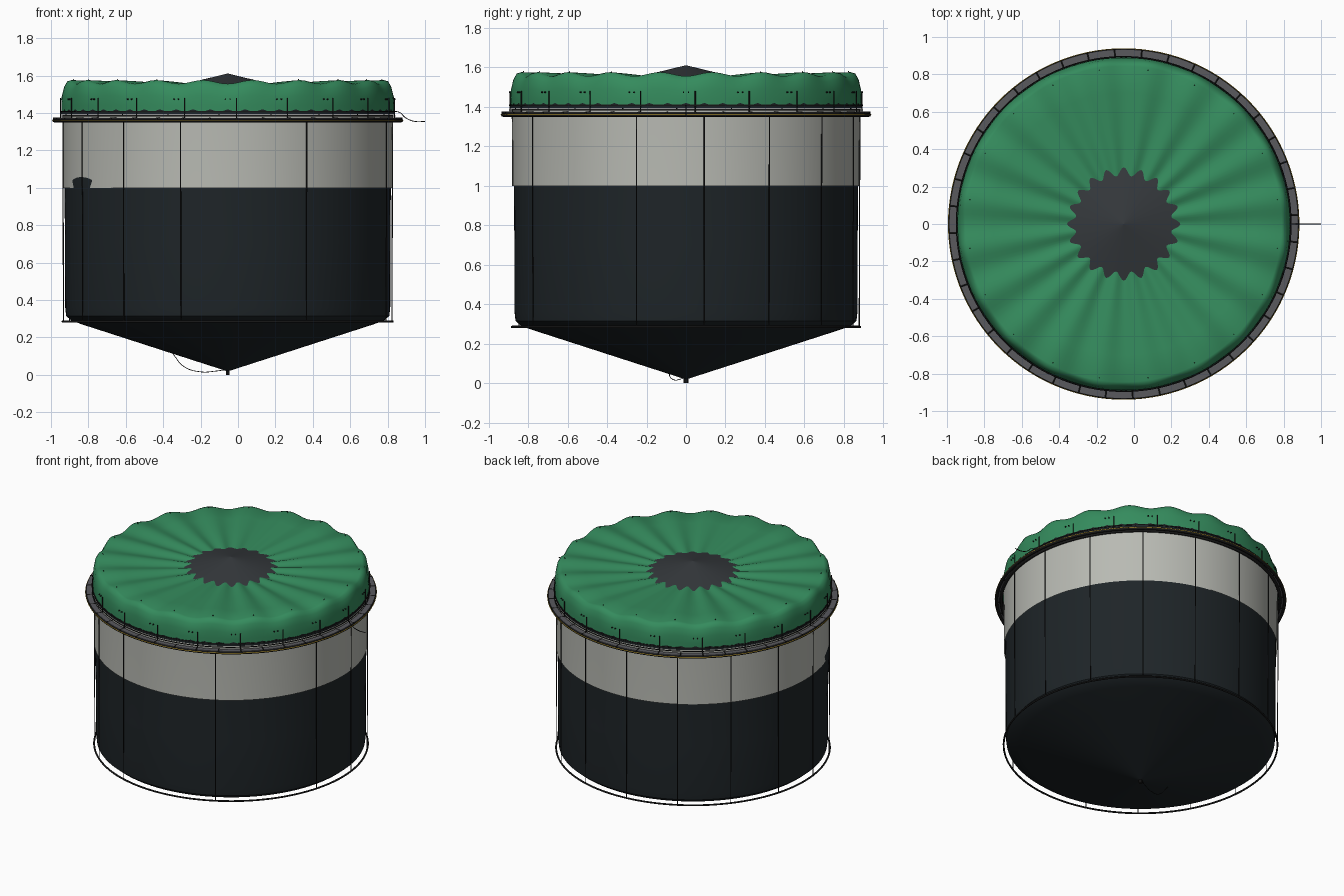
import bpy, bmesh
from math import sin, cos, pi, radians, tau
from mathutils import Vector

if "Cube" in bpy.data.objects:
    bpy.data.objects.remove(bpy.data.objects["Cube"])

CX = -0.055  # pen axis


def mat(name, c):
    m = bpy.data.materials.new(name)
    m.diffuse_color = (*c, 1)
    m.use_nodes = True
    m.node_tree.nodes["Principled BSDF"].inputs["Base Color"].default_value = m.diffuse_color
    return m


BLACK = mat("black_net", (0.013, 0.018, 0.021))
DARK = mat("dark_net", (0.035, 0.04, 0.045))
GREEN = mat("green_net", (0.035, 0.26, 0.11))
SKIRT = mat("pale_skirt", (0.48, 0.49, 0.45))
PIPE = mat("pipe", (0.01, 0.01, 0.01))
DECK = mat("deck", (0.1, 0.1, 0.11))
YELLOW = mat("yellow", (0.7, 0.45, 0.03))


def polar(r, deg, z):
    a = radians(deg)
    return Vector((CX + r * cos(a), r * sin(a), z))


def finish(name, bm, material, angle=40):
    bmesh.ops.recalc_face_normals(bm, faces=bm.faces)
    me = bpy.data.meshes.new(name)
    bm.to_mesh(me)
    bm.free()
    ob = bpy.data.objects.new(name, me)
    bpy.context.collection.objects.link(ob)
    me.materials.append(material)
    bpy.ops.object.select_all(action='DESELECT')
    ob.select_set(True)
    bpy.context.view_layer.objects.active = ob
    bpy.ops.object.shade_smooth_by_angle(angle=radians(angle))
    return ob


def lathe(name, profile, material, n=120, warp=None, closed=False, angle=40):
    """Spin (r, z) points; warp(i, r, z, a) may shift each point."""
    bm = bmesh.new()
    rings = []
    for i, (r, z) in enumerate(profile):
        ring = []
        for k in range(n):
            a = tau * k / n
            rr, zz = warp(i, r, z, a) if warp else (r, z)
            ring.append(bm.verts.new((CX + rr * cos(a), rr * sin(a), zz)))
        rings.append(ring)
    pairs = list(zip(rings, rings[1:]))
    if closed:
        pairs.append((rings[-1], rings[0]))
    for p, q in pairs:
        for k in range(n):
            bm.faces.new((p[k], p[(k + 1) % n], q[(k + 1) % n], q[k]))
    return finish(name, bm, material, angle)


def hoop(name, R, z, t, material, sides=8):
    prof = [(R + t * cos(tau * j / sides), z + t * sin(tau * j / sides)) for j in range(sides)]
    return lathe(name, prof, material, closed=True, angle=60)


def rods(name, segments, radius, material):
    """Straight rods joined into one mesh."""
    bm = bmesh.new()
    for a, b in segments:
        d = b - a
        m = d.to_track_quat('Z', 'Y').to_matrix().to_4x4()
        m.translation = (a + b) / 2
        bmesh.ops.create_cone(bm, cap_ends=True, segments=6, radius1=radius,
                              radius2=radius, depth=d.length, matrix=m)
    return finish(name, bm, material)


def cable(name, pts, radius, material):
    cu = bpy.data.curves.new(name, 'CURVE')
    cu.dimensions = '3D'
    cu.bevel_depth = radius
    cu.bevel_resolution = 1
    cu.resolution_u = 6
    sp = cu.splines.new('BEZIER')
    sp.bezier_points.add(len(pts) - 1)
    for p, co in zip(sp.bezier_points, pts):
        p.co = co
        p.handle_left_type = p.handle_right_type = 'AUTO'
    ob = bpy.data.objects.new(name, cu)
    cu.materials.append(material)
    bpy.context.collection.objects.link(ob)


# main net: straight wall with conical bottom, bulging slightly near its upper left
def net_warp(i, r, z, a):
    bump = 0.010 * max(0, cos(a - radians(-153))) ** 24 if 0.95 < z < 1.1 else 0
    return r + bump, z


lathe("main_net", [(0.005, 0.02), (0.3, 0.115), (0.6, 0.212), (0.78, 0.27), (0.835, 0.29),
                   (0.864, 0.315), (0.869, 0.36), (0.87, 0.7), (0.872, 0.98), (0.873, 1.04),
                   (0.874, 1.12), (0.877, 1.38)], BLACK, warp=net_warp)
lathe("skirt", [(0.881, 1.0), (0.881, 1.2), (0.884, 1.39)], SKIRT)

# weights
hoop("sinker_ring", 0.882, 0.285, 0.006, PIPE)
rods("centre_weight", [(polar(0, 0, 0), polar(0, 0, 0.035))], 0.012, PIPE)

# floating collar with walkway and rails
hoop("inner_float", 0.898, 1.36, 0.010, PIPE)
hoop("outer_float", 0.928, 1.36, 0.010, PIPE)
lathe("walkway", [(0.896, 1.366), (0.932, 1.366), (0.932, 1.373), (0.896, 1.373)], DECK, closed=True)
hoop("yellow_line", 0.9375, 1.362, 0.002, YELLOW, 6)
hoop("mid_rail", 0.894, 1.384, 0.003, PIPE, 6)
hoop("hand_rail", 0.894, 1.408, 0.004, PIPE, 6)
rods("brackets", [(polar(0.893, 9 * k + 3, 1.368), polar(0.936, 9 * k + 3, 1.368))
                  for k in range(40)], 0.008, PIPE)
rods("rail_posts", [(polar(0.894, 18 * k + 3, 1.36), polar(0.894, 18 * k + 3, 1.48))
                    for k in range(20)], 0.003, PIPE)
rods("net_hooks", [(polar(0.883, 18 * k + s, 1.474), polar(0.897, 18 * k + s, 1.474))
                   for k in range(20) for s in (-0.8, 0.8)], 0.004, PIPE)
rods("pole_tips", [(polar(0.825, 18 * k + 9, 1.555), polar(0.835, 18 * k + 9, 1.582))
                   for k in range(20)], 0.002, PIPE)

# green cover net with twenty scallops, and the dark cone net showing through
AMP = [0, 0, 0.003, 0.008, 0.010, 0.010, 0.009, 0.008, 0.0065, 0.004, 0]


def cover_warp(i, r, z, a):
    w = cos(20 * a) * AMP[i]
    return r - (0.4 * w if 0 < i < 5 else 0), z - w


lathe("cover_net", [(0.890, 1.408), (0.890, 1.44), (0.889, 1.49), (0.878, 1.535), (0.862, 1.56),
                    (0.845, 1.566), (0.7, 1.561), (0.5, 1.552), (0.28, 1.543), (0.12, 1.538),
                    (0.002, 1.535)], GREEN, n=200, warp=cover_warp, angle=60)
lathe("cone_net", [(0.001, 1.611), (0.3, 1.538), (0.6, 1.468), (0.887, 1.400)], DARK, n=40)


# jagged hem below the cover
def hem_warp(i, r, z, a):
    return r, z + (0.008 * cos(60 * a) if i == 1 else 0)


lathe("cover_hem", [(0.8915, 1.392), (0.8925, 1.412)], BLACK, n=240, warp=hem_warp)

# suspension ropes down to the sinker ring
rods("ropes", [(polar(0.883, 6 + 22.5 * k, 0.285), polar(0.886, 6 + 22.5 * k, 1.37))
               for k in range(16) if k not in (12, 14)], 0.003, PIPE)

# loose lines: feed hose, side line, drooping bottom line
cable("feed_hose", [(0.80, 0, 1.40), (0.86, 0, 1.405), (0.895, 0, 1.375), (0.94, 0, 1.356),
                    (1.0, 0, 1.354)], 0.0025, PIPE)
cable("bottom_line", [(-0.35, -0.08, 0.115), (-0.29, -0.085, 0.045), (-0.2, -0.06, 0.016),
                      (-0.12, -0.03, 0.02), (CX, 0, 0.03)], 0.002, PIPE)
